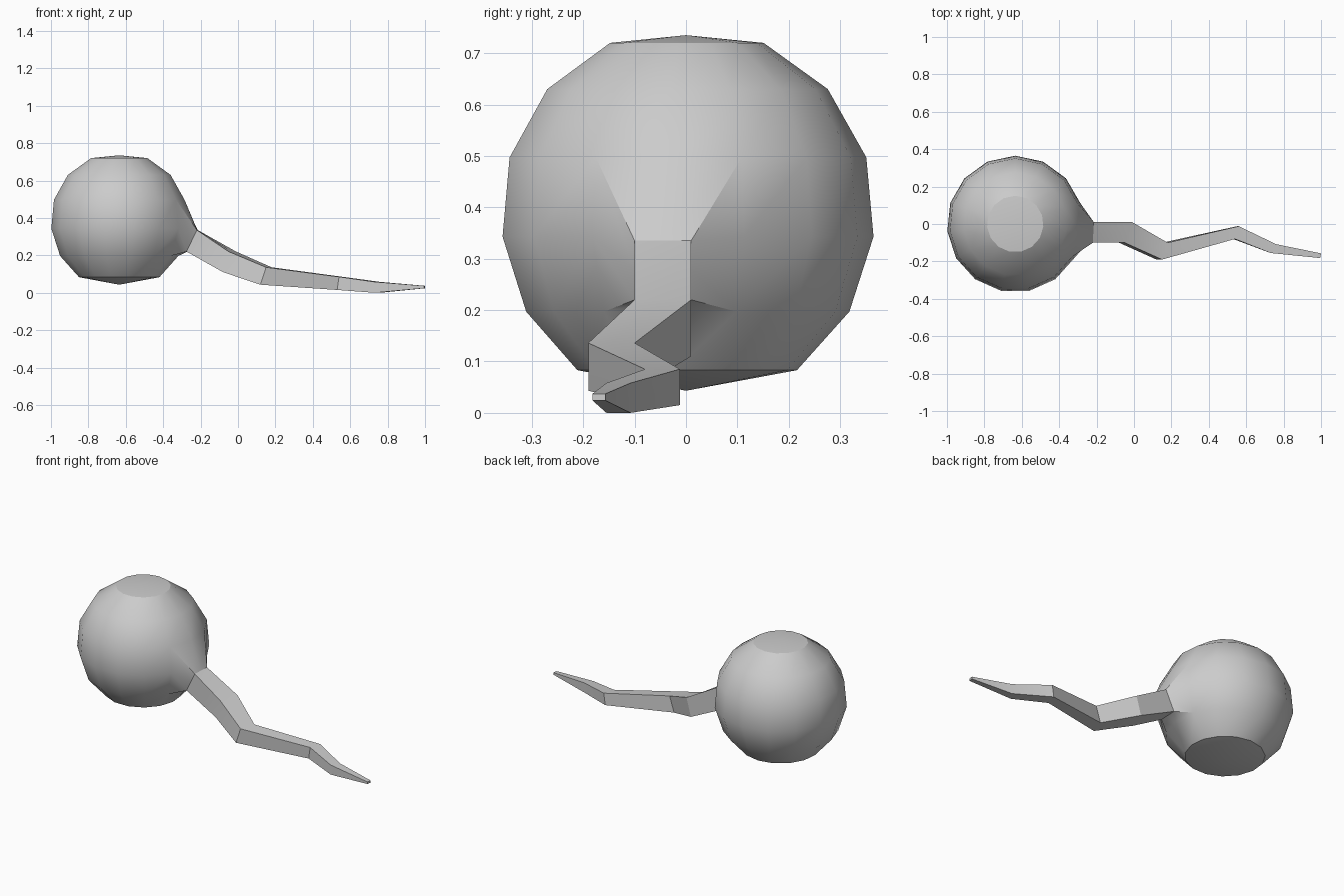
import bpy, bmesh
from math import cos, sin, radians

if "Cube" in bpy.data.objects:
    bpy.data.objects.remove(bpy.data.objects["Cube"])

bm = bmesh.new()
CX, SEG = -0.635, 15

# Round head: lathe rings (radius, z), 15 sides, with poles
rings = [(0.151, 0.72), (0.276, 0.63), (0.351, 0.497),
         (0.365, 0.343), (0.318, 0.197), (0.216, 0.083)]


def around(r, z):
    angles = [radians(90 - 24 * k) for k in range(SEG)]
    return [bm.verts.new((CX + r * cos(a), r * sin(a), z)) for a in angles]


top = bm.verts.new((CX, 0, 0.735))
bottom = bm.verts.new((CX, 0, 0.043))
grid = [around(r, z) for r, z in rings]
for k in range(SEG):
    n = (k + 1) % SEG
    bm.faces.new((top, grid[0][n], grid[0][k]))
    bm.faces.new((bottom, grid[-1][k], grid[-1][n]))
    for j in range(5):
        # leave a 2 x 2 opening where the tail grows out
        if j in (2, 3) and k in (3, 4):
            continue
        bm.faces.new((grid[j][k], grid[j][n], grid[j + 1][n], grid[j + 1][k]))

# Tail sections: x at +y side, x at -y side, x shift of bottom, y max, y min, z top, z bottom
sections = [
    (-0.215, -0.22, -0.055, 0.01, -0.10, 0.335, 0.22),
    (-0.01, -0.05, -0.03, 0.01, -0.10, 0.22, 0.11),
    (0.18, 0.15, -0.03, -0.10, -0.19, 0.136, 0.043),
    (0.56, 0.54, -0.01, -0.012, -0.08, 0.085, 0.015),
    (0.76, 0.73, 0.0, -0.108, -0.155, 0.058, 0.0),
    (1.0, 0.995, 0.0, -0.157, -0.182, 0.037, 0.024),
]
loop_uv = [(0, 0), (.5, 0), (1, 0), (1, .5), (1, 1), (.5, 1), (0, 1), (0, .5)]
prev = [grid[2 + int(2 * v)][3 + int(2 * u)] for u, v in loop_uv]
for xa, xb, dx, ya, yb, zt, zb in sections:
    ring = [bm.verts.new((xa + (xb - xa) * u + dx * v,
                          ya + (yb - ya) * u,
                          zt + (zb - zt) * v)) for u, v in loop_uv]
    for k in range(8):
        n = (k + 1) % 8
        bm.faces.new((prev[k], prev[n], ring[n], ring[k]))
    prev = ring
bm.faces.new(prev)

bmesh.ops.recalc_face_normals(bm, faces=bm.faces)
mesh = bpy.data.meshes.new("round_head_with_tail")
bm.to_mesh(mesh)
bm.free()
obj = bpy.data.objects.new("round_head_with_tail", mesh)
bpy.context.collection.objects.link(obj)
bpy.context.view_layer.objects.active = obj
obj.select_set(True)
bpy.ops.object.shade_smooth_by_angle(angle=radians(28))
